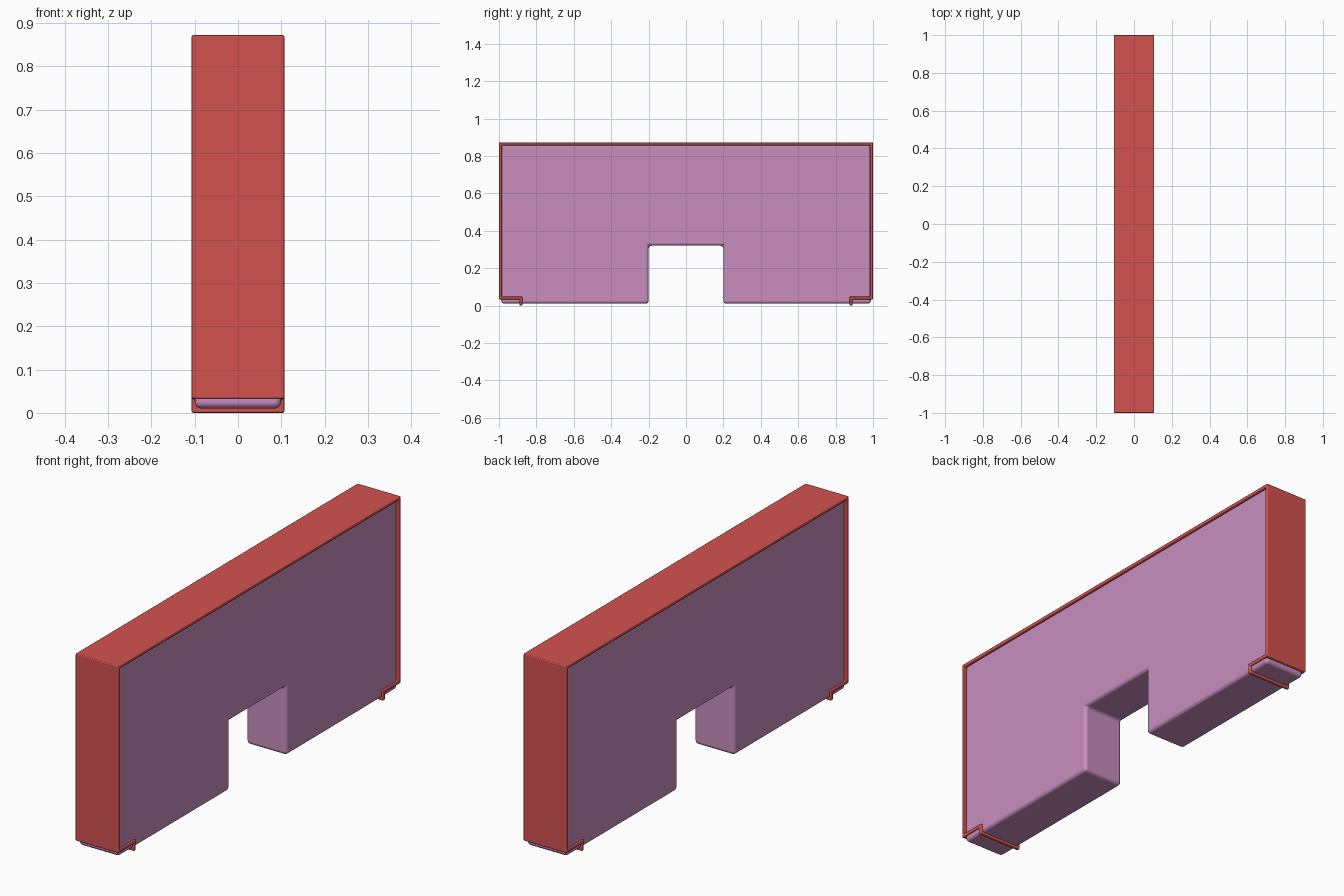
import bpy
import bmesh
import math

if "Cube" in bpy.data.objects:
    bpy.data.objects.remove(bpy.data.objects["Cube"])


def material(name, color):
    m = bpy.data.materials.new(name)
    m.diffuse_color = color
    m.use_nodes = True
    m.node_tree.nodes["Principled BSDF"].inputs["Base Color"].default_value = m.diffuse_color
    return m


def extruded(name, outline, half_width, bevel, segments, mat):
    """Extrude a closed (y, z) outline across x and round its edges."""
    bm = bmesh.new()
    face = bm.faces.new([bm.verts.new((-half_width, y, z)) for y, z in outline])
    side = bmesh.ops.extrude_face_region(bm, geom=[face])
    moved = [v for v in side["geom"] if isinstance(v, bmesh.types.BMVert)]
    bmesh.ops.translate(bm, verts=moved, vec=(2 * half_width, 0, 0))
    bmesh.ops.recalc_face_normals(bm, faces=bm.faces)
    mesh = bpy.data.meshes.new(name)
    bm.to_mesh(mesh)
    bm.free()
    obj = bpy.data.objects.new(name, mesh)
    bpy.context.collection.objects.link(obj)
    mesh.materials.append(mat)
    mod = obj.modifiers.new("rounded_edges", "BEVEL")
    mod.width = bevel
    mod.segments = segments
    mod.limit_method = "ANGLE"
    mod.harden_normals = True
    bpy.ops.object.select_all(action="DESELECT")
    obj.select_set(True)
    bpy.context.view_layer.objects.active = obj
    bpy.ops.object.shade_smooth_by_angle(angle=math.radians(35))
    return obj


def mirrored(half):
    """Complete an outline symmetric about y = 0."""
    return half + [(-y, z) for y, z in reversed(half)]


pink = material("pink", (0.58, 0.27, 0.52, 1))
red = material("red", (0.65, 0.085, 0.08, 1))

# Bridge-shaped body with a square notch in the bottom
extruded("body", mirrored([(0.2, 0.32), (0.2, 0.01), (0.988, 0.01), (0.988, 0.862)]),
         0.1, 0.016, 4, pink)

# Wrap-around band: top, both ends, then stepped in under the feet to small lips
outer = [(0.875, 0.0), (0.89, 0.0), (0.89, 0.033), (1.0, 0.033), (1.0, 0.872)]
inner = [(0.985, 0.857), (0.985, 0.048), (0.875, 0.048)]
band = outer + [(-y, z) for y, z in reversed(outer)]
band += [(-y, z) for y, z in reversed(inner)] + inner
# reorder the inner run: left lip up to the left corner, across, down to the right lip
band = band[:10] + [(-y, z) for y, z in reversed(inner)] + inner
extruded("band", band, 0.107, 0.004, 2, red)
